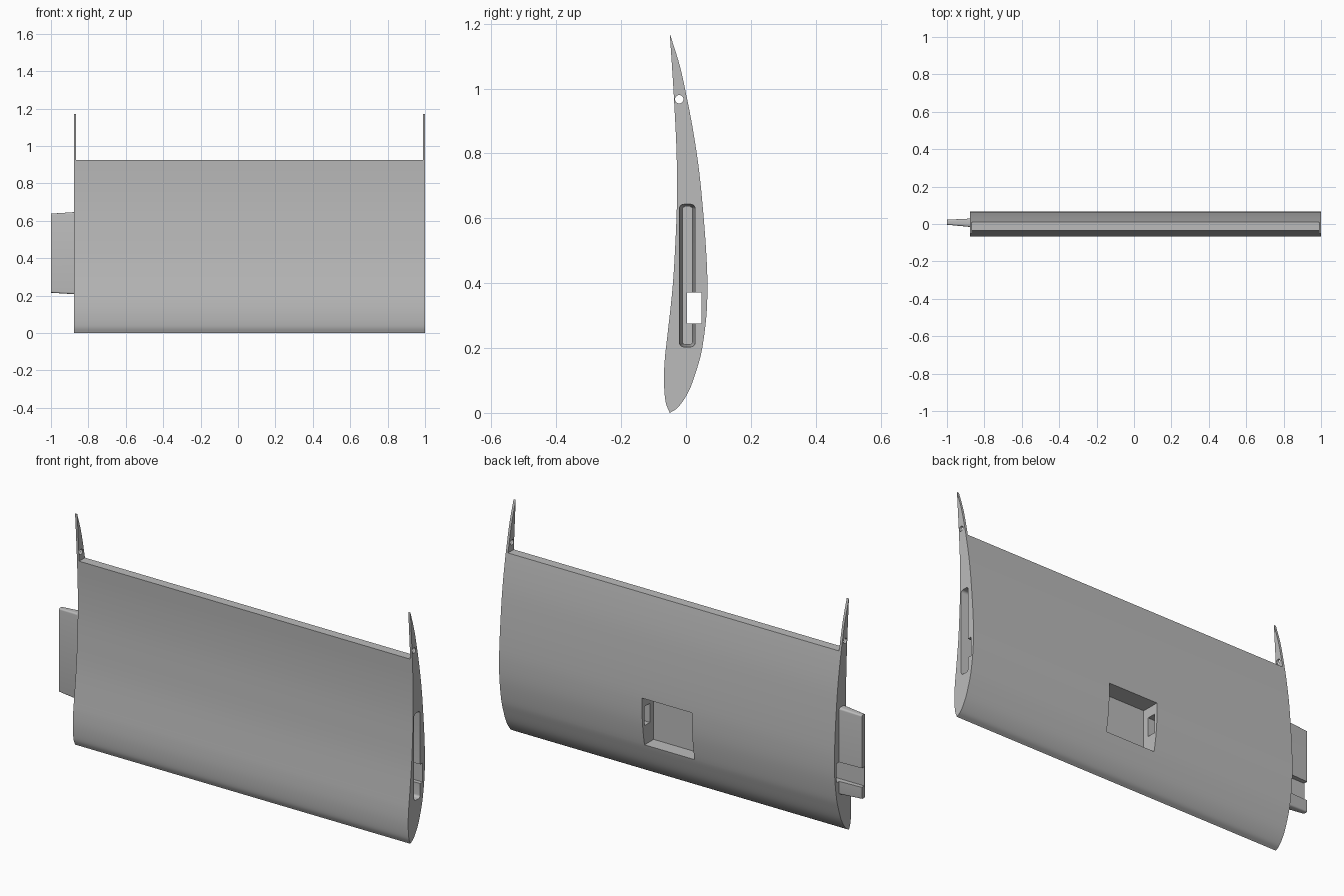
import bpy
import bmesh
import math
from mathutils import Vector

cube = bpy.data.objects.get("Cube")
if cube:
    bpy.data.objects.remove(cube, do_unlink=True)

grey = bpy.data.materials.new("plain_grey")
grey.use_nodes = True
tone = (0.5, 0.5, 0.5, 1)
grey.diffuse_color = tone
grey.node_tree.nodes["Principled BSDF"].inputs["Base Color"].default_value = tone

ROOT, END, TIP = -0.877, 1.0, -1.0
RIB = 0.012          # thickness of the end ribs
DECK = 0.925         # height of the cut trailing edge


def loft(name, sections):
    """Solid through matching rings, each given as (x, [(y, z), ...])."""
    bm = bmesh.new()
    rings = [[bm.verts.new((x, y, z)) for y, z in pts] for x, pts in sections]
    for a, b in zip(rings, rings[1:]):
        for i in range(len(a)):
            j = (i + 1) % len(a)
            bm.faces.new((a[i], a[j], b[j], b[i]))
    bm.faces.new(rings[0])
    bm.faces.new(rings[-1])
    bmesh.ops.recalc_face_normals(bm, faces=bm.faces)
    mesh = bpy.data.meshes.new(name)
    bm.to_mesh(mesh)
    bm.free()
    mesh.materials.append(grey)
    obj = bpy.data.objects.new(name, mesh)
    bpy.context.collection.objects.link(obj)
    return obj


def rounded(y0, y1, z0, z1, r, steps=5):
    """Rounded rectangle in the y-z plane."""
    pts = []
    corners = [(y1 - r, z1 - r), (y0 + r, z1 - r), (y0 + r, z0 + r), (y1 - r, z0 + r)]
    for q, (cy, cz) in enumerate(corners):
        for s in range(steps + 1):
            a = math.pi / 2 * (q + s / steps)
            pts.append((cy + r * math.cos(a), cz + r * math.sin(a)))
    return pts


def box(name, x0, x1, y0, y1, z0, z1):
    ring = [(y0, z0), (y1, z0), (y1, z1), (y0, z1)]
    return loft(name, [(x0, ring), (x1, ring)])


def spline(points, steps=6):
    """Smooth curve through points, ends included."""
    p = [Vector(q) for q in points]
    p = [2 * p[0] - p[1]] + p + [2 * p[-1] - p[-2]]
    out = []
    for a, b, c, d in zip(p, p[1:], p[2:], p[3:]):
        for s in range(steps):
            t = s / steps
            v = (2 * b + (c - a) * t + (2 * a - 5 * b + 4 * c - d) * t * t
                 + (3 * b - a - 3 * c + d) * t ** 3) / 2
            out.append((v.x, v.y))
    return out


def carve(obj, cutters):
    for c in cutters:
        c.hide_render = True
        mod = obj.modifiers.new(c.name, 'BOOLEAN')
        mod.operation = 'DIFFERENCE'
        mod.solver = 'EXACT'
        mod.object = c
    graph = bpy.context.evaluated_depsgraph_get()
    mesh = bpy.data.meshes.new_from_object(obj.evaluated_get(graph))
    obj.modifiers.clear()
    obj.data = mesh


# Wing section: curved back from nose to tail, then hollow front back down
back = [(-0.05, 0), (-0.022, 0.02), (0.01, 0.07), (0.035, 0.14), (0.05, 0.2),
        (0.063, 0.3), (0.066, 0.4), (0.062, 0.5), (0.053, 0.62), (0.04, 0.75),
        (0.022, 0.87), (0.003, 0.97), (-0.019, 1.07), (-0.05, 1.17)]
front = [(-0.05, 1.17), (-0.042, 1.05), (-0.036, 0.95), (-0.029, 0.8),
         (-0.028, 0.65), (-0.034, 0.5), (-0.042, 0.38), (-0.056, 0.25),
         (-0.065, 0.17), (-0.068, 0.1), (-0.063, 0.035), (-0.05, 0)]
profile = spline(back) + spline(front)
wing = loft("wing_section", [(ROOT, profile), (END, profile)])

# Joining tongue on the right end, tapering outwards
tongue = loft("joining_tongue", [
    (ROOT + 0.004, rounded(-0.016, 0.029, 0.207, 0.646, 0.01)),
    (TIP, rounded(-0.004, 0.023, 0.215, 0.638, 0.007))])

# Cutters: trailing edge, matching slot, square channel, pocket, pivot holes
trailing_cut = box("trailing_cut", ROOT + RIB, END - RIB, -0.3, 0.3, DECK, 1.4)
slot_cut = loft("slot_cut", [
    (END + 0.01, rounded(-0.021, 0.029, 0.203, 0.644, 0.014)),
    (END - 0.13, rounded(-0.011, 0.02, 0.211, 0.636, 0.008))])
channel_cut = box("channel_cut", -1.1, 1.1, 0.003, 0.048, 0.275, 0.372)
pocket_cut = box("pocket_cut", -0.08, 0.2, -0.027, 0.2, 0.178, 0.422)
hole = [(-0.021 + 0.013 * math.cos(k * math.pi / 12),
         0.967 + 0.013 * math.sin(k * math.pi / 12)) for k in range(24)]
pivot_cut = loft("pivot_cut", [(-1.1, hole), (1.1, hole)])

cutters = [trailing_cut, slot_cut, channel_cut, pocket_cut, pivot_cut]
carve(wing, cutters)
carve(tongue, [channel_cut])
for c in cutters:
    bpy.data.objects.remove(c, do_unlink=True)

# Smooth skin with crisp cut edges
bpy.ops.object.select_all(action='DESELECT')
for part in (wing, tongue):
    part.select_set(True)
bpy.context.view_layer.objects.active = wing
bpy.ops.object.shade_smooth_by_angle(angle=math.radians(25))
